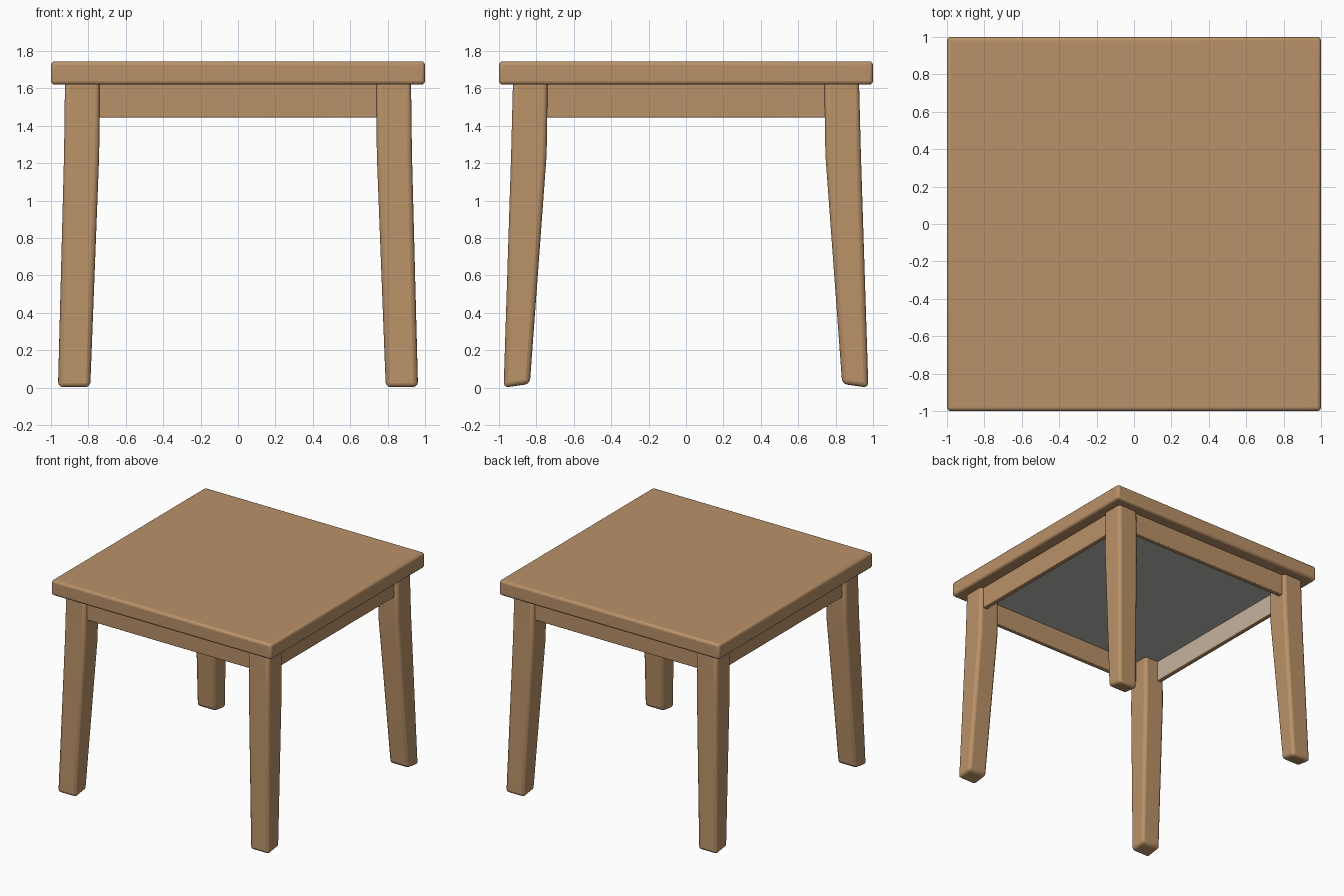
import bpy, bmesh
from mathutils import Vector

cube = bpy.data.objects.get("Cube")
if cube:
    bpy.data.objects.remove(cube, do_unlink=True)


def material(name, rgb):
    m = bpy.data.materials.new(name)
    m.use_nodes = True
    m.diffuse_color = (*rgb, 1)
    m.node_tree.nodes["Principled BSDF"].inputs["Base Color"].default_value = (*rgb, 1)
    return m


wood = material("warm wood", (0.49, 0.285, 0.138))
grey = material("grey underside", (0.5, 0.5, 0.47))
pale = material("pale wood", (0.56, 0.45, 0.34))


def finish(name, bm, bevel, materials):
    bmesh.ops.recalc_face_normals(bm, faces=bm.faces)
    mesh = bpy.data.meshes.new(name)
    bm.to_mesh(mesh)
    bm.free()
    ob = bpy.data.objects.new(name, mesh)
    bpy.context.collection.objects.link(ob)
    for m in materials:
        mesh.materials.append(m)
    mod = ob.modifiers.new("soft edges", "BEVEL")
    mod.width = bevel
    mod.segments = 3
    bpy.ops.object.select_all(action="DESELECT")
    ob.select_set(True)
    bpy.context.view_layer.objects.active = ob
    bpy.ops.object.shade_smooth_by_angle()
    return ob


def box(name, low, high, bevel, materials=(wood,)):
    bm = bmesh.new()
    bmesh.ops.create_cube(bm, size=1)
    low, high = Vector(low), Vector(high)
    for v in bm.verts:
        v.co = (low + high) / 2 + v.co * (high - low)
    return finish(name, bm, bevel, materials)


def leg(name, sx, sy):
    # Each section: height, outer x, inner x, outer y, inner y
    sections = [(0.0, 0.962, 0.79, 0.975, 0.835),
                (1.25, 0.93, 0.742, 0.935, 0.745),
                (1.64, 0.925, 0.74, 0.925, 0.74)]
    bm = bmesh.new()
    rings = []
    for z, xo, xi, yo, yi in sections:
        lift = 0.02 if z == 0 else 0
        corners = [(xo, yo, z), (xi, yo, z), (xi, yi, z + lift), (xo, yi, z + lift)]
        rings.append([bm.verts.new((sx * x, sy * y, h)) for x, y, h in corners])
    for a, b in zip(rings, rings[1:]):
        for i in range(4):
            j = (i + 1) % 4
            bm.faces.new((a[i], a[j], b[j], b[i]))
    bm.faces.new(rings[0])
    bm.faces.new(rings[-1])
    finish(name, bm, 0.025, (wood,))


# Table top with a grey panel under it
box("table_top", (-1, -1, 1.62), (1, 1, 1.745), 0.02)
box("underside_panel", (-0.87, -0.87, 1.613), (0.87, 0.87, 1.621), 0.001, (grey,))

# Tapered, splayed legs
for side, sx in (("left", 1), ("right", -1)):
    for end, sy in (("front", -1), ("back", 1)):
        leg(f"{end}_{side}_leg", sx, sy)

# Apron rails between the legs
outer, inner, reach, bottom, top = 0.9, 0.86, 0.78, 1.445, 1.63
box("front_apron", (-reach, -outer, bottom), (reach, -inner, top), 0.006)
box("back_apron", (-reach, inner, bottom), (reach, outer, top), 0.006)
box("left_apron", (inner, -reach, bottom), (outer, reach, top), 0.006)
right = box("right_apron", (-outer, -reach, bottom), (-inner, reach, top), 0.006, (wood, pale))

# Pale inner face on the right rail
for f in right.data.polygons:
    f.material_index = int(f.normal.x > 0.9)
